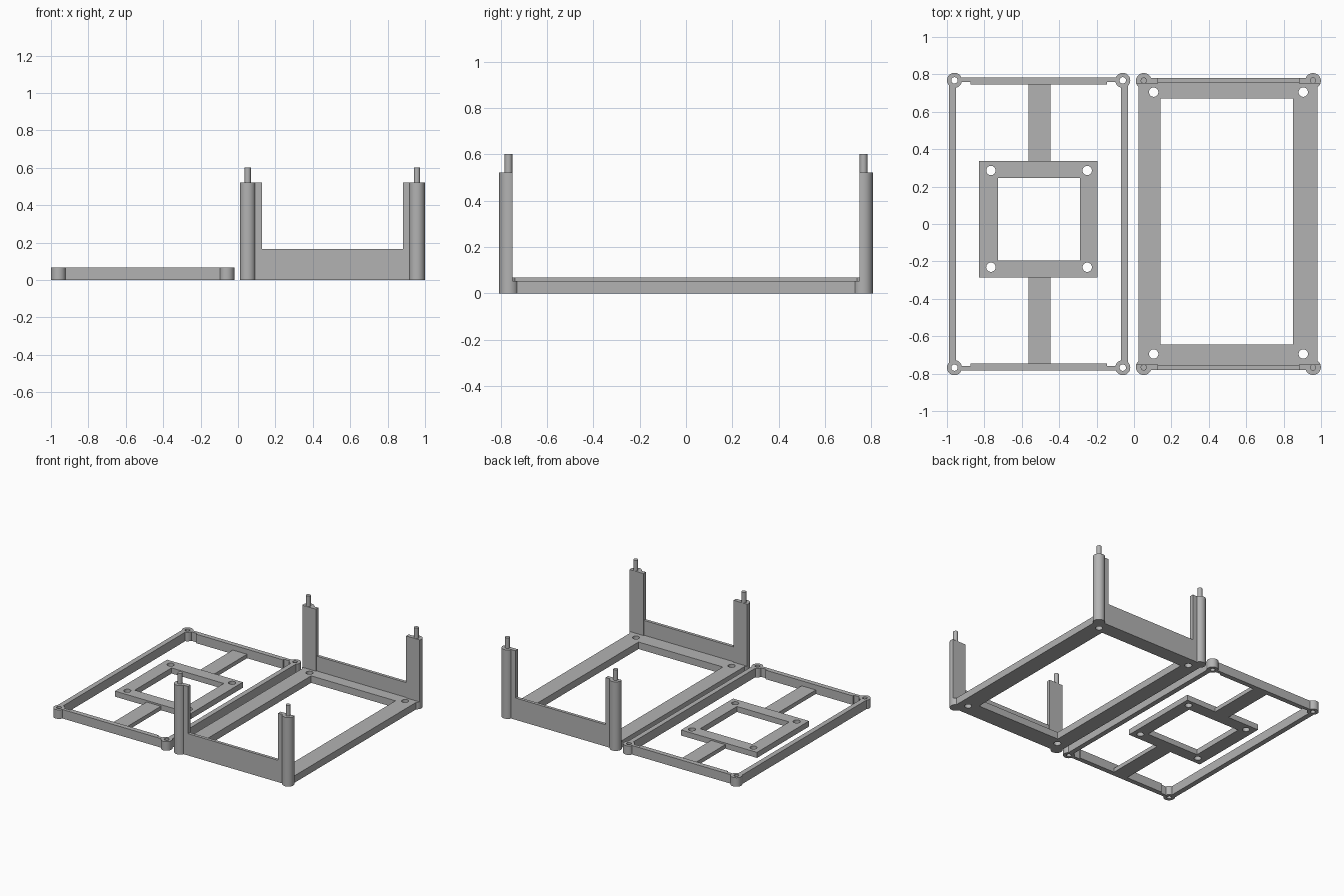
import bpy
import math

if "Cube" in bpy.data.objects:
    bpy.data.objects.remove(bpy.data.objects["Cube"])

# Material
grey = bpy.data.materials.new("plain grey")
grey.use_nodes = True
colour = (0.45, 0.45, 0.45, 1)
grey.diffuse_color = colour
grey.node_tree.nodes["Principled BSDF"].inputs["Base Color"].default_value = colour


def finish(obj, name):
    obj.name = name
    obj.data.materials.clear()
    obj.data.materials.append(grey)
    return obj


def box(name, x0, x1, y0, y1, z0, z1):
    bpy.ops.mesh.primitive_cube_add(
        size=1, location=((x0 + x1) / 2, (y0 + y1) / 2, (z0 + z1) / 2))
    obj = bpy.context.object
    obj.scale = (x1 - x0, y1 - y0, z1 - z0)
    bpy.ops.object.transform_apply(location=True, rotation=True, scale=True)
    return finish(obj, name)


def cylinder(name, x, y, radius, z0, z1):
    bpy.ops.mesh.primitive_cylinder_add(
        vertices=40, radius=radius, depth=z1 - z0, location=(x, y, (z0 + z1) / 2))
    bpy.ops.object.transform_apply(location=True, rotation=True, scale=True)
    return finish(bpy.context.object, name)


def combine(target, operation, parts):
    """Apply each part to the target as a boolean and remove the part."""
    for part in parts:
        bpy.context.view_layer.objects.active = target
        mod = target.modifiers.new("combine", "BOOLEAN")
        mod.operation = operation
        mod.solver = "EXACT"
        mod.object = part
        bpy.ops.object.modifier_apply(modifier=mod.name)
        bpy.data.objects.remove(part)


def smooth(obj):
    bpy.ops.object.select_all(action="DESELECT")
    obj.select_set(True)
    bpy.context.view_layer.objects.active = obj
    bpy.ops.object.shade_smooth_by_angle(angle=math.radians(30))


def corners(xs, ys):
    return [(x, y) for x in xs for y in ys]


# Lid: rectangular rim with round corner bosses
RIM = 0.068
lid_corners = corners((-0.96, -0.06), (-0.768, 0.768))
lid = box("lid_frame", -0.99, -0.033, -0.782, 0.782, 0, RIM)
combine(lid, "DIFFERENCE", [box("opening", -0.952, -0.07, -0.745, 0.745, -1, 1)])

# Reliefs in the rim ends that clear the post ribs
for x0, x1 in ((-0.93, -0.875), (-0.145, -0.09)):
    for y0, y1 in ((-0.758, -0.7), (0.7, 0.758)):
        combine(lid, "DIFFERENCE", [box("relief", x0, x1, y0, y1, -1, 1)])
combine(lid, "UNION", [cylinder("boss", x, y, 0.04, 0, RIM) for x, y in lid_corners])

# Lid: cross bars and the square mounting frame
combine(lid, "UNION", [
    box("bar", -0.565, -0.446, -0.76, -0.25, 0, 0.03),
    box("bar", -0.565, -0.446, 0.3, 0.76, 0, 0.03),
])
mount = box("mount", -0.83, -0.195, -0.285, 0.337, 0, 0.042)
combine(mount, "DIFFERENCE", [box("opening", -0.728, -0.29, -0.195, 0.245, -1, 1)])
combine(lid, "UNION", [mount])
combine(lid, "DIFFERENCE",
        [cylinder("hole", x, y, 0.017, -1, 1) for x, y in lid_corners]
        + [cylinder("hole", x, y, 0.025, -1, 1)
           for x, y in corners((-0.765, -0.25), (-0.231, 0.286))])
smooth(lid)

# Base: plate with a large opening
PLATE, POST, PIN = 0.053, 0.522, 0.602
base = box("base_tray", 0.025, 0.98, -0.78, 0.78, 0, PLATE)
combine(base, "DIFFERENCE", [box("opening", 0.143, 0.849, -0.645, 0.67, -1, 1)])

# Base: end walls
for y0, y1 in ((-0.78, -0.757), (0.757, 0.78)):
    combine(base, "UNION", [box("wall", 0.05, 0.955, y0, y1, 0, 0.165)])

# Base: corner posts, flat on the inner side, each with a rib and a pin
for x, side in ((0.052, 1), (0.957, -1)):
    for end in (-1, 1):
        post = cylinder("post", x, end * 0.765, 0.042, 0, POST)
        inner = sorted((end * 0.6, end * 0.75))
        combine(post, "DIFFERENCE", [box("trim", x - 0.1, x + 0.1, *inner, PLATE, 1)])
        along = sorted((x, x + side * 0.075))
        across = sorted((end * 0.75, end * 0.78))
        combine(post, "UNION", [
            box("rib", *along, *across, 0, POST),
            cylinder("pin", x, end * 0.767, 0.0165, 0.4, PIN),
        ])
        combine(base, "UNION", [post])

# Base: screw holes
combine(base, "DIFFERENCE", [cylinder("hole", x, y, 0.025, -1, 0.3)
                             for x, y in corners((0.105, 0.905), (-0.695, 0.705))])
smooth(base)
